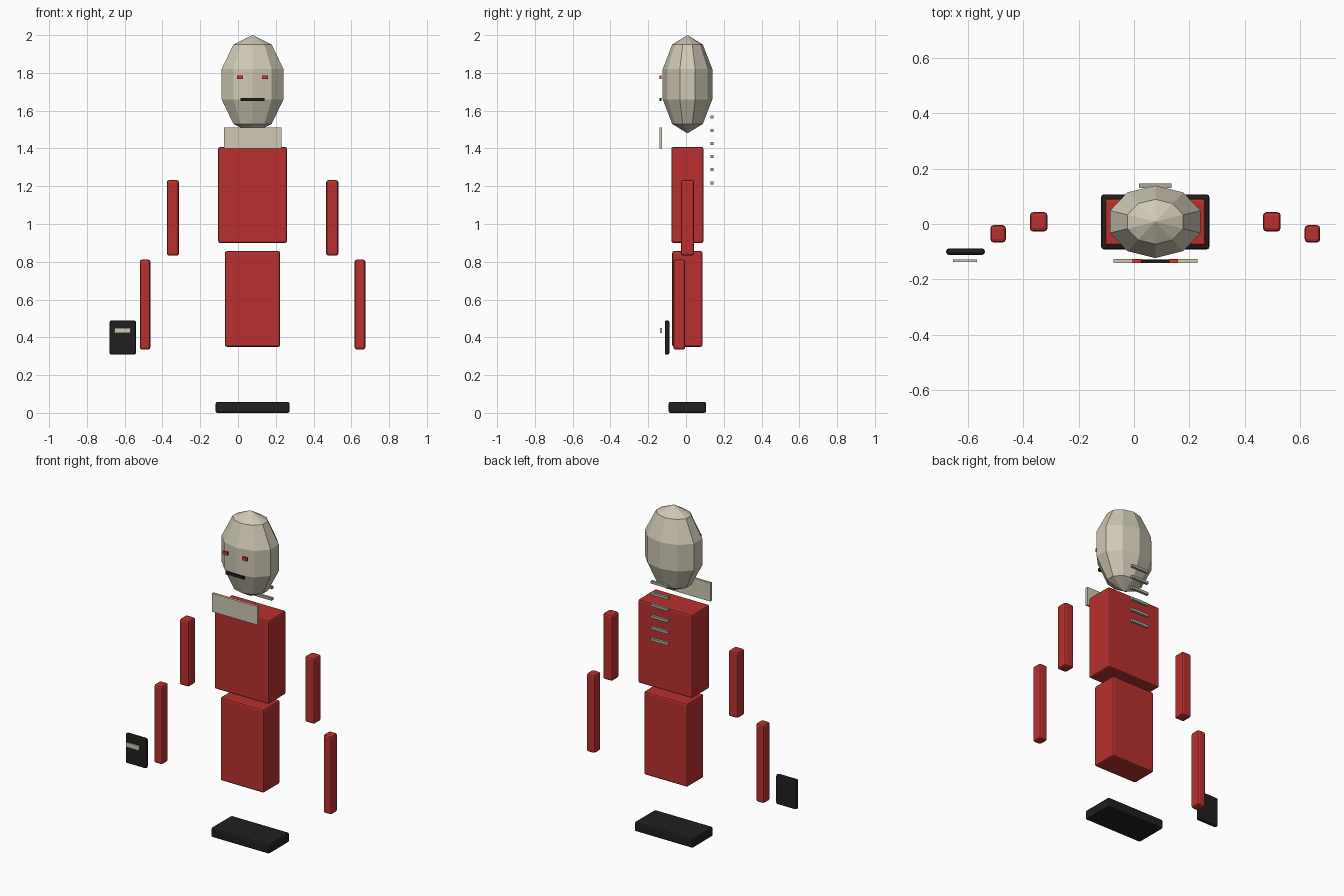
import bpy, bmesh
from mathutils import Matrix, Vector

if "Cube" in bpy.data.objects:
    bpy.data.objects.remove(bpy.data.objects["Cube"])


def material(name, rgb):
    m = bpy.data.materials.new(name)
    m.diffuse_color = (*rgb, 1)
    m.use_nodes = True
    m.node_tree.nodes["Principled BSDF"].inputs["Base Color"].default_value = m.diffuse_color
    return m


RED = material("red_cloth", (0.48, 0.03, 0.028))
BLACK = material("black", (0.014, 0.014, 0.015))
BONE = material("bone", (0.62, 0.58, 0.46))
STEEL = material("pale_bar", (0.40, 0.40, 0.34))
EYE = material("eye_red", (0.70, 0.04, 0.015))

CX = 0.077  # body centre line


def finish(name, bm, mat):
    me = bpy.data.meshes.new(name)
    bm.to_mesh(me)
    bm.free()
    me.materials.append(mat)
    ob = bpy.data.objects.new(name, me)
    bpy.context.collection.objects.link(ob)
    return ob


def box(name, x, y, z, mat, bevel=0.0):
    """Box spanning the (min, max) ranges, with optional softened edges."""
    size = Vector((x[1] - x[0], y[1] - y[0], z[1] - z[0]))
    mid = Vector((sum(x) / 2, sum(y) / 2, sum(z) / 2))
    bm = bmesh.new()
    bmesh.ops.create_cube(bm, size=1, matrix=Matrix.Diagonal((*size, 1)))
    ob = finish(name, bm, mat)
    ob.location = mid
    if bevel:
        mod = ob.modifiers.new("bevel", 'BEVEL')
        mod.width = bevel
        mod.segments = 2
    return ob


def around(c, half):
    return (c - half, c + half)


# Head: stretched low-poly sphere
bm = bmesh.new()
bmesh.ops.create_uvsphere(bm, u_segments=10, v_segments=5, radius=1,
                          matrix=Matrix.Diagonal((0.181, 0.138, 0.26, 1)))
head = finish("head", bm, BONE)
head.location = (CX, 0.008, 1.74)

# Face
for side, s in (("left", 1), ("right", -1)):
    box("eye_" + side, around(CX + s * 0.066, 0.016), (-0.141, -0.129),
        (1.767, 1.787), EYE)
box("mouth", around(CX, 0.063), (-0.141, -0.131), (1.652, 1.668), BLACK)

# Collar plate, body and base
box("collar", around(CX, 0.152), (-0.141, -0.126), (1.40, 1.512), BONE)
box("chest", around(CX, 0.182), (-0.078, 0.092), (0.90, 1.408), RED, 0.01)
box("lower_body", around(CX, 0.146), (-0.073, 0.087), (0.35, 0.857), RED, 0.01)
box("base", around(CX, 0.196), (-0.092, 0.107), (0.0, 0.058), BLACK, 0.01)

# Arms
for side, s in (("left", 1), ("right", -1)):
    box("upper_arm_" + side, around(CX + s * 0.422, 0.032), (-0.027, 0.043),
        (0.832, 1.233), RED, 0.012)
    box("forearm_" + side, around(CX + s * 0.569, 0.028), (-0.067, -0.004),
        (0.335, 0.812), RED, 0.012)

# Hand-held tablet and its label plate
box("tablet", (-0.68, -0.54), (-0.112, -0.088), (0.308, 0.49), BLACK, 0.01)
box("label_plate", (-0.655, -0.568), (-0.138, -0.128), (0.422, 0.450), BONE)

# Back bars
for i in range(6):
    box(f"back_bar_{i + 1}", around(CX, 0.058), (0.131, 0.146),
        around(1.218 + i * 0.0695, 0.008), STEEL)
